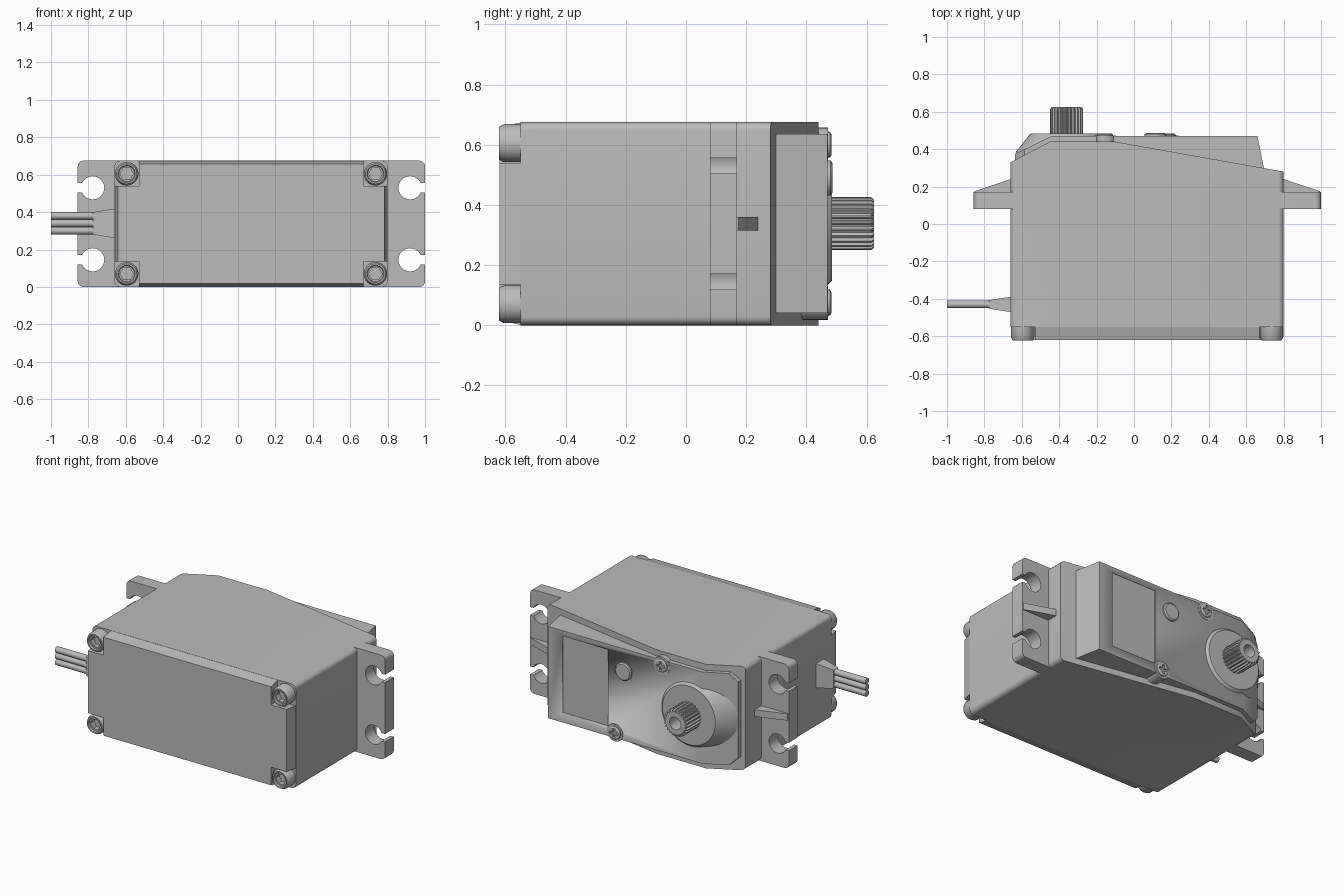
import bpy, bmesh
from math import sin, cos, pi, radians, asin

if "Cube" in bpy.data.objects:
    bpy.data.objects.remove(bpy.data.objects["Cube"], do_unlink=True)

GREY = (0.5, 0.5, 0.5, 1)
mat = bpy.data.materials.new("plain grey")
mat.use_nodes = True
mat.diffuse_color = GREY
mat.node_tree.nodes["Principled BSDF"].inputs["Base Color"].default_value = GREY

LEFT, RIGHT, TALL = -0.66, 0.80, 0.675
MID = TALL / 2
SHAFT_X = -0.36


def loft(name, rings, bevel=None):
    """Closed solid through equal rings; bevel = (width, segments, edge test)."""
    bm = bmesh.new()
    rows = [[bm.verts.new(p) for p in ring] for ring in rings]
    n = len(rows[0])
    for a, b in zip(rows, rows[1:]):
        for i in range(n):
            j = (i + 1) % n
            bm.faces.new((a[i], a[j], b[j], b[i]))
    bm.faces.new(rows[0][::-1])
    bm.faces.new(rows[-1])
    bmesh.ops.recalc_face_normals(bm, faces=bm.faces)
    if bevel:
        width, segments, test = bevel
        edges = [e for e in bm.edges if test(e.verts[0].co, e.verts[1].co)]
        bmesh.ops.bevel(bm, geom=edges, offset=width, offset_type='OFFSET',
                        segments=segments, profile=0.5, affect='EDGES')
    mesh = bpy.data.meshes.new(name)
    bm.to_mesh(mesh)
    bm.free()
    mesh.materials.append(mat)
    obj = bpy.data.objects.new(name, mesh)
    bpy.context.collection.objects.link(obj)
    bpy.ops.object.select_all(action='DESELECT')
    obj.select_set(True)
    bpy.context.view_layer.objects.active = obj
    bpy.ops.object.shade_smooth_by_angle(angle=radians(30))
    return obj


def prism_z(name, outline, z0, z1, bevel=None):
    return loft(name, [[(x, y, z) for x, y in outline] for z in (z0, z1)], bevel)


def prism_y(name, outline, y0, y1):
    return loft(name, [[(x, y, z) for x, z in outline] for y in (y0, y1)])


def radius(shape, a):
    d = a % 360
    if shape == "hex":
        return cos(pi / 6) / cos(radians(d % 60 - 30))
    if shape == "cross":
        return 1 if (d + 15) % 90 <= 30 else 0.45
    if shape == "gear":
        return 1 if (d % 15) < 7 else 0.88
    return 1


def turned(name, x, z, profile, sides=24):
    """Turned part around a y axis; profile rows are (radius, y[, shape])."""
    rings = []
    for r, y, *shape in profile:
        ring = []
        for i in range(sides):
            a = 360 * i / sides
            k = r * radius(shape[0] if shape else "round", a)
            ring.append((x + k * cos(radians(a)), y, z + k * sin(radians(a))))
        rings.append(ring)
    return loft(name, rings)


def along_y(a, b):
    return abs(a.x - b.x) < 1e-4 and abs(a.z - b.z) < 1e-4


# Main case, with its long edges rounded
prism_z("case", [(LEFT, -0.55), (RIGHT, -0.55), (RIGHT, 0.28), (-0.10, 0.44),
                 (-0.45, 0.44), (LEFT, 0.33)], 0, TALL,
        (0.03, 5, lambda a, b: along_y(a, b)))

# Gear cover, chamfered at the shaft end, with a shallow label recess
cover = prism_z("gear_cover", [(-0.635, 0.29), (-0.635, 0.375), (-0.44, 0.47),
                               (0.66, 0.47), (0.70, 0.27)], 0.04, TALL - 0.04,
                (0.05, 1, lambda a, b: along_y(a, b) and a.x < 0))
cutter = prism_y("label_cutter", [(0.23, 0.10), (0.56, 0.10), (0.56, 0.60),
                                  (0.23, 0.60)], 0.46, 0.55)
cutter.hide_render = True
recess = cover.modifiers.new("label_recess", 'BOOLEAN')
recess.object = cutter
recess.operation = 'DIFFERENCE'
recess.solver = 'EXACT'
bpy.context.view_layer.objects.active = cover
bpy.ops.object.modifier_apply(modifier=recess.name)
bpy.data.objects.remove(cutter, do_unlink=True)

# Shaft boss, toothed output shaft and round button
turned("shaft_boss", SHAFT_X, MID, [(0.275, 0.38), (0.205, 0.47), (0.19, 0.485)], 48)
turned("output_shaft", SHAFT_X, MID,
       [(0.088, 0.46, "gear"), (0.088, 0.615, "gear"), (0.08, 0.625, "gear"),
        (0.04, 0.625), (0.04, 0.53)], 96)
turned("cover_button", 0.115, 0.49, [(0.058, 0.45), (0.058, 0.48), (0.05, 0.486)])

# Cover screws sitting in round ears
for name, x, z in (("upper", -0.155, 0.60), ("lower", 0.18, TALL - 0.60)):
    turned(name + "_cover_ear", x, z, [(0.057, 0.36), (0.057, 0.472)])
    turned(name + "_cover_screw", x, z, [(0.045, 0.45), (0.043, 0.478), (0.034, 0.484),
                                         (0.03, 0.484, "cross"), (0.026, 0.474, "cross")])


# Base plate: chamfered outer edges and square corner notches
def plus(y, inset):
    x0, x1, z0, z1 = LEFT + inset, RIGHT - inset, inset, TALL - inset
    a, b, c, d = LEFT + 0.13, RIGHT - 0.13, 0.135, TALL - 0.135
    return [(x, y, z) for x, z in (
        (a, z0), (b, z0), (b, c), (x1, c), (x1, d), (b, d),
        (b, z1), (a, z1), (a, d), (x0, d), (x0, c), (a, c))]


loft("base_plate", [plus(-0.545, 0.0), plus(-0.62, 0.018)])

# Socket screws in the four notches
for side, x in (("right", LEFT + 0.065), ("left", RIGHT - 0.065)):
    for level, z in (("lower", 0.07), ("upper", TALL - 0.07)):
        turned(f"{level}_{side}_base_screw", x, z,
               [(0.063, -0.53), (0.063, -0.605), (0.054, -0.622), (0.046, -0.622),
                (0.042, -0.612), (0.036, -0.612, "hex"), (0.036, -0.575, "hex")])


# Mounting lugs with keyhole slots and a stiffening rib
def arc(cx, cz, r, start, end, steps):
    angles = [start + (end - start) * i / steps for i in range(steps + 1)]
    return [(cx + r * cos(radians(a)), cz + r * sin(radians(a))) for a in angles]


def lug_outline():
    pts = [(-0.24, 0)] + arc(-0.03, 0.03, 0.03, -90, 0, 5)
    gap = asin(0.026 / 0.062) * 180 / pi
    for z in (0.145, TALL - 0.145):
        pts += [(0, z - 0.026)]
        pts += arc(-0.08, z, 0.062, -gap, gap - 360, 28)
        pts += [(0, z + 0.026)]
    return pts + arc(-0.03, TALL - 0.03, 0.03, 0, 90, 5) + [(-0.24, TALL)]


for side, tip, wall, s in (("left", 1.0, RIGHT, 1), ("right", -0.857, LEFT, -1)):
    prism_y(side + "_mounting_lug", [(tip + s * u, z) for u, z in lug_outline()],
            0.08, 0.17)
    prism_z(side + "_lug_rib", [(wall - s * 0.02, 0.15), (tip - s * 0.005, 0.15),
                                (tip - s * 0.005, 0.175), (wall, 0.24),
                                (wall - s * 0.02, 0.24)], MID - 0.022, MID + 0.022)

# Cable exit and three wires
loft("cable_exit", [[(x, -0.43 + sy * hy, 0.34 + sz * hz)
                     for sy, sz in ((-1, -1), (1, -1), (1, 1), (-1, 1))]
                    for x, hy, hz in ((-0.64, 0.04, 0.08), (-0.67, 0.039, 0.077),
                                      (-0.775, 0.023, 0.06))])
for i, name in enumerate(("lower", "middle", "upper")):
    z = 0.30 + 0.04 * i
    loft(name + "_wire", [[(x, py, pz) for py, pz in arc(-0.43, z, 0.02, 0, 337.5, 15)]
                          for x in (-0.75, -1.0)])
